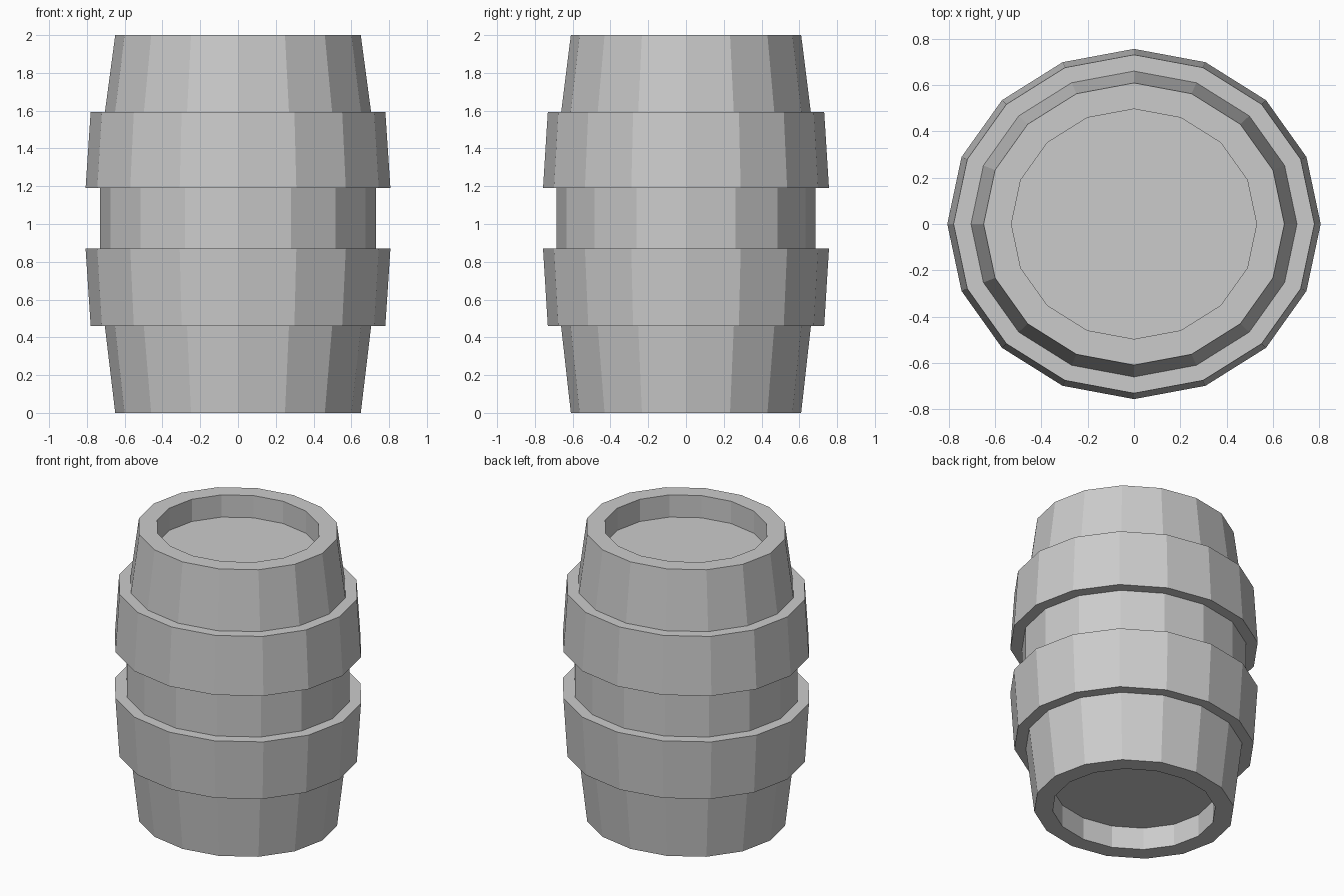
import bpy
import bmesh
from math import cos, sin, tau

SIDES = 16
SQUASH = 0.938  # the barrel is slightly narrower front to back

default_cube = bpy.data.objects.get("Cube")
if default_cube:
    bpy.data.objects.remove(default_cube, do_unlink=True)

grey = bpy.data.materials.new("plain grey")
grey.use_nodes = True
grey.diffuse_color = (0.6, 0.6, 0.6, 1)
grey.node_tree.nodes["Principled BSDF"].inputs["Base Color"].default_value = grey.diffuse_color


def lathe(name, profile, closed):
    """Spin a (radius, height) profile; a closed one is a ring, an open one is capped."""
    bm = bmesh.new()
    rings = [[bm.verts.new((r * cos(tau * i / SIDES), r * SQUASH * sin(tau * i / SIDES), z))
              for i in range(SIDES)] for r, z in profile]
    pairs = list(zip(rings, rings[1:]))
    if closed:
        pairs.append((rings[-1], rings[0]))
    else:
        bm.faces.new(rings[0])
        bm.faces.new(rings[-1])
    for low, high in pairs:
        for i in range(SIDES):
            j = (i + 1) % SIDES
            bm.faces.new((low[i], low[j], high[j], high[i]))
    bmesh.ops.recalc_face_normals(bm, faces=bm.faces)
    mesh = bpy.data.meshes.new(name)
    bm.to_mesh(mesh)
    bm.free()
    mesh.materials.append(grey)
    obj = bpy.data.objects.new(name, mesh)
    bpy.context.collection.objects.link(obj)
    return obj


# Bulging body with a sunken lid at each end
lower_half = [(0.53, 0.155), (0.53, 0), (0.65, 0), (0.705, 0.46), (0.73, 0.87)]
upper_half = [(r, 2 - z) for r, z in reversed(lower_half)]
upper_half[0] = (0.73, 1.19)
upper_half[1] = (0.705, 1.59)
lathe("barrel_body", lower_half + upper_half, closed=False)

# Two thick hoops, each wider towards the middle of the barrel
lathe("lower_hoop", [(0.70, 0.46), (0.78, 0.46), (0.807, 0.87), (0.725, 0.87)], closed=True)
lathe("upper_hoop", [(0.725, 1.19), (0.807, 1.19), (0.78, 1.593), (0.70, 1.593)], closed=True)
